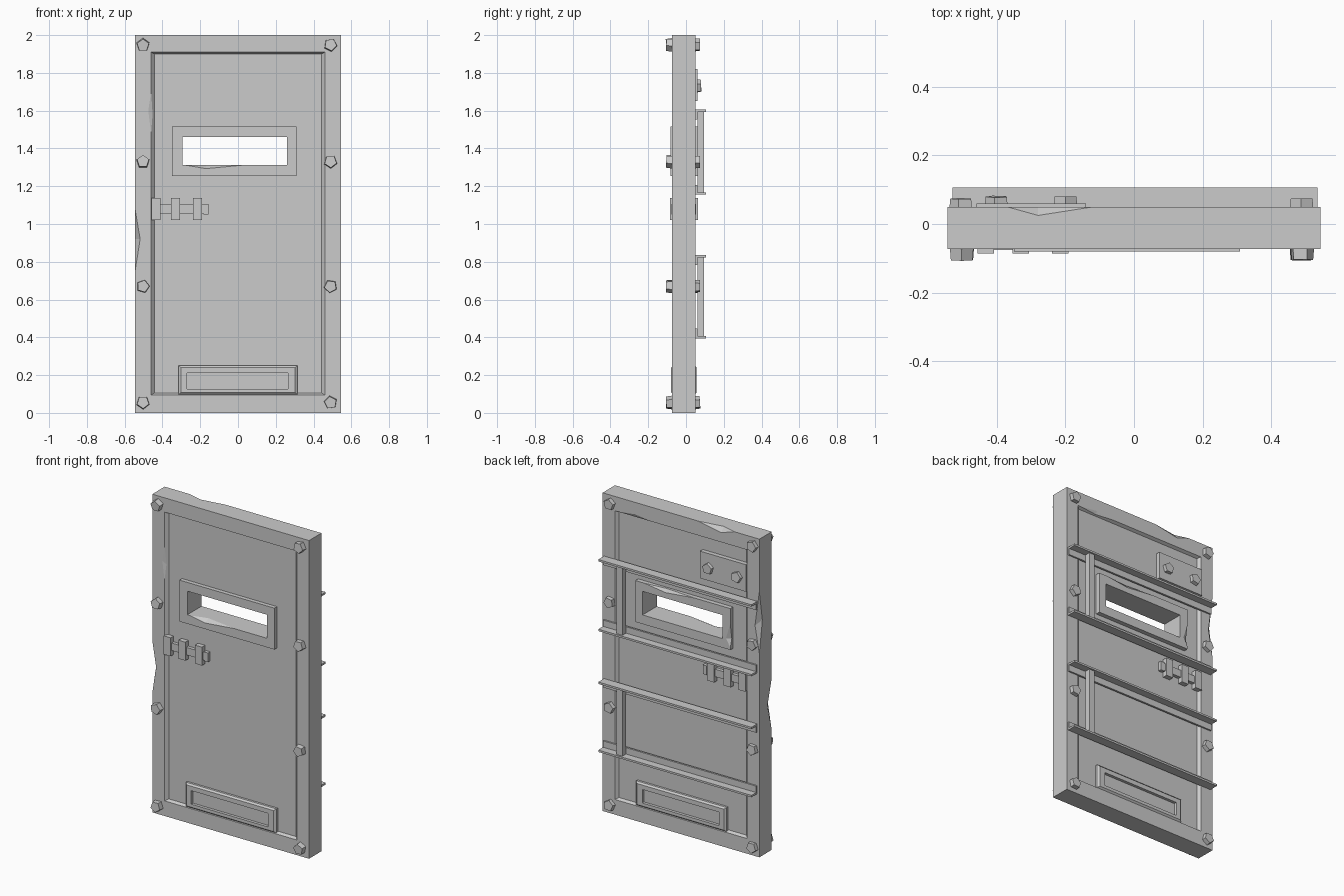
import bpy, bmesh, math, random
from mathutils import Vector, Matrix

random.seed(4)
cube = bpy.data.objects.get("Cube")
if cube:
    bpy.data.objects.remove(cube, do_unlink=True)

grey = bpy.data.materials.new("grey_metal")
grey.use_nodes = True
grey.diffuse_color = (0.6, 0.6, 0.6, 1)
grey.node_tree.nodes["Principled BSDF"].inputs["Base Color"].default_value = (0.6, 0.6, 0.6, 1)

FRONT, BACK = -0.073, 0.05      # outer faces of the slab
DEPTH = 0.018                   # how far the panels are sunk


def finish(name, bm):
    bmesh.ops.recalc_face_normals(bm, faces=bm.faces)
    mesh = bpy.data.meshes.new(name)
    bm.to_mesh(mesh)
    bm.free()
    mesh.materials.append(grey)
    obj = bpy.data.objects.new(name, mesh)
    bpy.context.collection.objects.link(obj)
    return obj


def box(name, x0, x1, y0, y1, z0, z1):
    bm = bmesh.new()
    bmesh.ops.create_cube(bm, size=1)
    for v in bm.verts:
        v.co = ((x0 + x1) / 2 + v.co.x * (x1 - x0),
                (y0 + y1) / 2 + v.co.y * (y1 - y0),
                (z0 + z1) / 2 + v.co.z * (z1 - z0))
    return finish(name, bm)


def loft(name, rings):
    """Solid made of rectangles (y, x0, x1, z0, z1) joined in order."""
    bm = bmesh.new()
    loops = [[bm.verts.new(p) for p in ((a, y, c), (b, y, c), (b, y, d), (a, y, d))]
             for y, a, b, c, d in rings]
    for r, s in zip(loops, loops[1:]):
        for i in range(4):
            j = (i + 1) % 4
            bm.faces.new((r[i], r[j], s[j], s[i]))
    bm.faces.new(loops[0])
    bm.faces.new(loops[-1])
    return finish(name, bm)


def prism(name, section, x0, x1):
    """Extrude a (y, z) section along x."""
    bm = bmesh.new()
    face = bm.faces.new([bm.verts.new((x0, y, z)) for y, z in section])
    new = bmesh.ops.extrude_face_region(bm, geom=[face])["geom"]
    moved = [g for g in new if isinstance(g, bmesh.types.BMVert)]
    bmesh.ops.translate(bm, verts=moved, vec=(x1 - x0, 0, 0))
    return finish(name, bm)


def chip(a, b, p, q):
    """Wedge that knocks a dent in edge a-b, reaching p and q on its two faces."""
    a, b, p, q = map(Vector, (a, b, p, q))
    m = (a + b) / 2
    bm = bmesh.new()
    for co in (a, b, p, q, m * 2 - (p + q) / 2):
        bm.verts.new(co)
    bmesh.ops.convex_hull(bm, input=bm.verts)
    return finish("chip_cutter", bm)


def cut(obj, cutters):
    bpy.context.view_layer.objects.active = obj
    for c in cutters:
        c.hide_render = True
        mod = obj.modifiers.new("cut", "BOOLEAN")
        mod.operation, mod.solver, mod.object = "DIFFERENCE", "EXACT", c
        bpy.ops.object.modifier_apply(modifier=mod.name)
        bpy.data.objects.remove(c, do_unlink=True)


def bolt(name, x, y, z, side, height=0.032, radius=0.037):
    """Five-sided head, slightly tilted; side is -1 for front and 1 for back."""
    bm = bmesh.new()
    bmesh.ops.create_cone(bm, cap_ends=True, segments=5, radius1=radius,
                          radius2=radius * 0.9, depth=height + 0.015)
    tilt = Matrix.Rotation(random.uniform(-0.1, 0.1), 4, "X")
    spin = Matrix.Rotation(random.uniform(0, math.tau), 4, "Z")
    turn = Matrix.Rotation(-side * math.pi / 2, 4, "X")
    spot = Matrix.Translation((x, y + side * (height - 0.015) / 2, z))
    bmesh.ops.transform(bm, verts=bm.verts, matrix=spot @ turn @ tilt @ spin)
    return finish(name, bm)


# Door slab with a bevelled sunken panel on each side
outer = (-0.545, 0.545, 0, 2)
rim = (-0.46, 0.46, 0.095, 1.91)
floor = (-0.443, 0.443, 0.105, 1.9)
slab = loft("door_slab", [(FRONT + DEPTH, *floor), (FRONT, *rim), (FRONT, *outer),
                          (BACK, *outer), (BACK, *rim), (BACK - DEPTH, *floor)])
cut(slab, [
    box("window_cutter", -0.305, 0.265, -0.3, 0.3, 1.305, 1.465),
    # dents in the outer edges
    chip((-0.545, FRONT, 0.75), (-0.545, FRONT, 1.08), (-0.518, FRONT, 0.92), (-0.545, -0.03, 0.92)),
    chip((-0.545, BACK, 1.28), (-0.545, BACK, 1.67), (-0.515, BACK, 1.45), (-0.545, 0.02, 1.48)),
    chip((-0.37, BACK, 2), (-0.12, BACK, 2), (-0.28, BACK, 1.97), (-0.28, 0.025, 2)),
    # dents in the inner rims
    chip((-0.46, FRONT, 1.48), (-0.46, FRONT, 1.7), (-0.475, FRONT, 1.6), (-0.452, FRONT + 0.009, 1.58)),
    chip((0.2, BACK, 1.91), (0.44, BACK, 1.91), (0.32, BACK, 1.925), (0.32, BACK - 0.009, 1.905)),
])

# Window surround, standing proud on both sides
W_FRONT, W_BACK = -0.081, 0.06
surround = box("window_surround", -0.35, 0.31, W_FRONT, W_BACK, 1.255, 1.515)
cut(surround, [
    box("window_cutter", -0.295, 0.26, -0.3, 0.3, 1.312, 1.46),
    chip((-0.28, W_FRONT, 1.312), (0.03, W_FRONT, 1.312), (-0.17, W_FRONT, 1.293), (-0.17, -0.05, 1.312)),
    chip((-0.35, W_BACK, 1.27), (-0.35, W_BACK, 1.42), (-0.32, W_BACK, 1.32), (-0.35, 0.045, 1.32)),
    chip((-0.1, W_BACK, 1.515), (0.25, W_BACK, 1.515), (0.1, W_BACK, 1.495), (0.1, 0.045, 1.515)),
])

# Low hatch on both sides, with a bevelled rim and a sunken centre
for label, side, face in (("front", -1, FRONT), ("back", 1, BACK)):
    top = face + side * 0.006
    loft(label + "_hatch", [(face - side * 0.03, -0.315, 0.315, 0.098, 0.25),
                            (face - side * 0.004, -0.315, 0.315, 0.098, 0.25),
                            (top, -0.302, 0.302, 0.108, 0.24),
                            (top, -0.27, 0.265, 0.127, 0.212),
                            (top - side * 0.018, -0.27, 0.265, 0.127, 0.212)])

    # Sliding latch: bar, end stop and three keepers
    def latch_part(name, x0, x1, reach, z0, z1):
        ys = sorted((face - side * 0.03, face + side * reach))
        box(label + name, x0, x1, ys[0], ys[1], z0, z1)

    latch_part("_latch_bar", -0.455, -0.18, 0.003, 1.055, 1.102)
    latch_part("_latch_stop", -0.182, -0.155, 0.004, 1.05, 1.107)
    for i, x in enumerate((-0.433, -0.33, -0.215)):
        latch_part(f"_latch_keeper_{i + 1}", x - 0.024, x + 0.024, 0.013, 1.022, 1.138)

    # Bolts down both stiles
    for x in (-0.503, 0.49):
        for z in (0.055, 0.67, 1.33, 1.948):
            bolt(label + "_bolt", x, face, z, side, 0.032 if side < 0 else 0.024)

# Bolted plate high on the back
box("back_plate", -0.46, -0.14, 0.02, 0.06, 1.65, 1.82)
for x in (-0.4, -0.2):
    bolt("plate_bolt", x, 0.06, 1.73, 1, 0.02)

# Two pairs of angle rails on the back, each pair joined by an upright strap
for low, high in ((0.395, 0.835), (1.155, 1.605)):
    for label, z, s in (("lower", low, 1), ("upper", high, -1)):
        section = [(0.048, z), (0.107, z), (0.107, z + s * 0.012), (0.06, z + s * 0.012),
                   (0.06, z + s * 0.052), (0.048, z + s * 0.052)]
        prism(label + "_rail", section, -0.53, 0.535)
    box("rail_strap", 0.375, 0.415, 0.06, 0.096, low + 0.005, high - 0.005)
